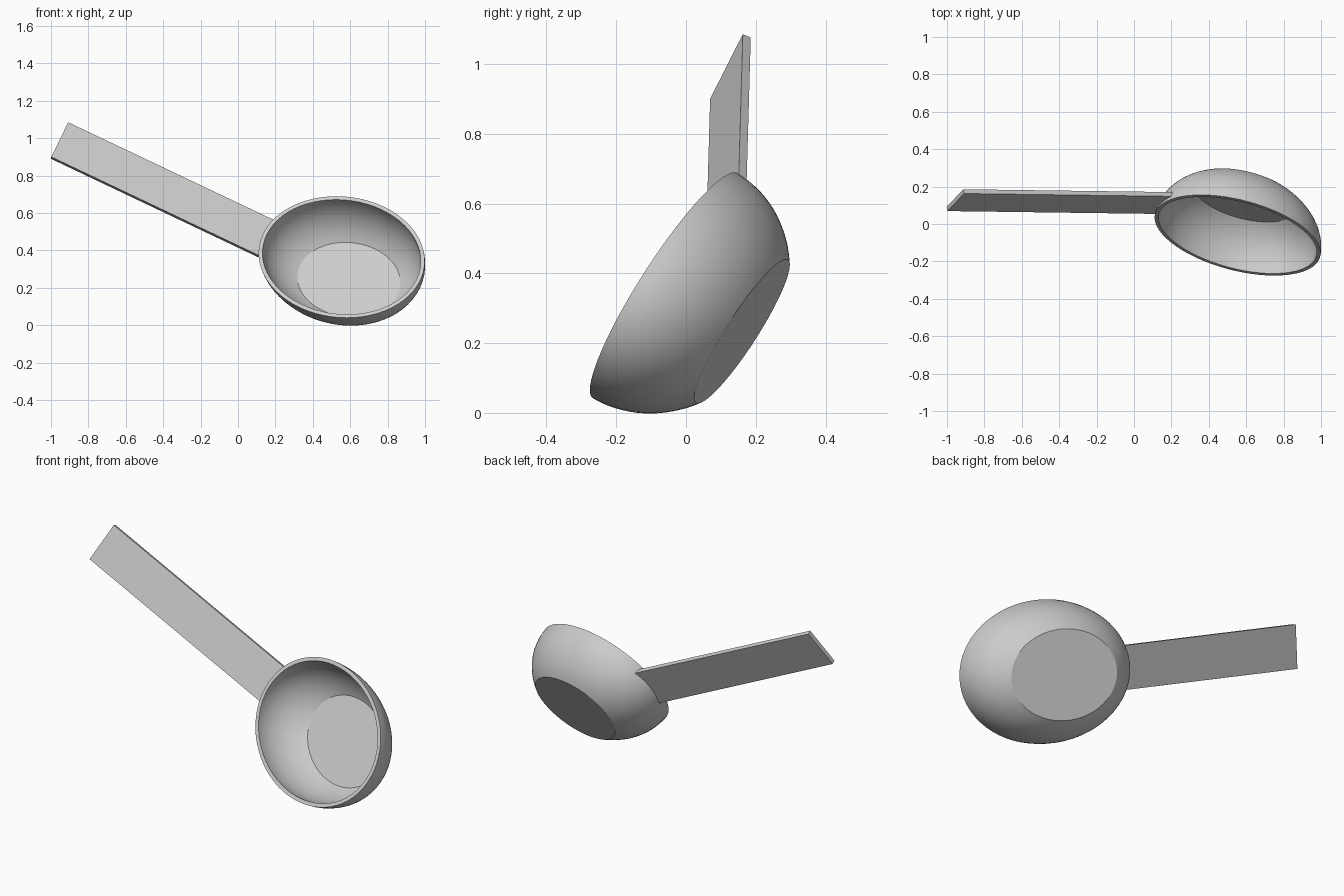
import bpy, bmesh, math
from mathutils import Vector, Matrix

if "Cube" in bpy.data.objects:
    bpy.data.objects.remove(bpy.data.objects["Cube"])

# Shared frame: handle direction, width direction, bowl opening normal
v = Vector((0.395, 0.415, 0.82)).normalized()
d = Vector((0.902, -0.013, -0.43))
d = (d - v * d.dot(v)).normalized()
n = Vector((-0.155, -0.84, 0.51))
n = (n - v * n.dot(v)).normalized()
u = v.cross(n)
C = Vector((0.554, -0.06, 0.365))
A, B, D, WALL = 0.464, 0.366, 0.337, 0.021


def finish(bm, name):
    bmesh.ops.recalc_face_normals(bm, faces=bm.faces)
    me = bpy.data.meshes.new(name)
    bm.to_mesh(me)
    bm.free()
    ob = bpy.data.objects.new(name, me)
    bpy.context.collection.objects.link(ob)
    bpy.ops.object.select_all(action='DESELECT')
    ob.select_set(True)
    bpy.context.view_layer.objects.active = ob
    bpy.ops.object.shade_smooth_by_angle(angle=math.radians(22))
    return ob


# Bowl: half ellipsoid shell cut off by a flat floor
bm = bmesh.new()
SEG, RINGS = 64, 14


def shell(off, floor):
    rings = []
    a, b, c = A - off, B - off, D - off
    end = math.asin(floor / c)
    for i in range(RINGS + 1):
        t = end * i / RINGS
        ring = []
        for k in range(SEG):
            p = 2 * math.pi * k / SEG
            ring.append(bm.verts.new(C + u * a * math.cos(t) * math.cos(p)
                                     + v * b * math.cos(t) * math.sin(p)
                                     - n * c * math.sin(t)))
        rings.append(ring)
    return rings


outer, inner = shell(0, 0.26), shell(WALL, 0.24)
rings = outer[::-1] + inner
for r0, r1 in zip(rings, rings[1:]):
    for k in range(SEG):
        m = (k + 1) % SEG
        bm.faces.new((r0[k], r0[m], r1[m], r1[k]))
bm.faces.new(outer[-1])
bm.faces.new(inner[-1])
finish(bm, "bowl")

# Handle: flat strip whose end follows the curve of the bowl wall
bm = bmesh.new()
start = Vector((-0.953, 0.116, 0.993))
back = v.cross(d) * 0.025
if back.y < 0:
    back = -back
HALF, N = 0.113, 8
S = [HALF * (2 * i / N - 1) for i in range(N + 1)]
outline = [start + v * HALF, start - v * HALF]
for s in S:
    length = 1.217 + A * (1 - math.sqrt(1 - (s / B) ** 2)) / d.dot(u)
    outline.append(start + v * s + d * length)
front = [bm.verts.new(p) for p in outline]
rear = [bm.verts.new(p + back) for p in outline]
bm.faces.new(front)
bm.faces.new(rear[::-1])
for i in range(len(front)):
    j = (i + 1) % len(front)
    bm.faces.new((front[i], front[j], rear[j], rear[i]))
finish(bm, "handle")
